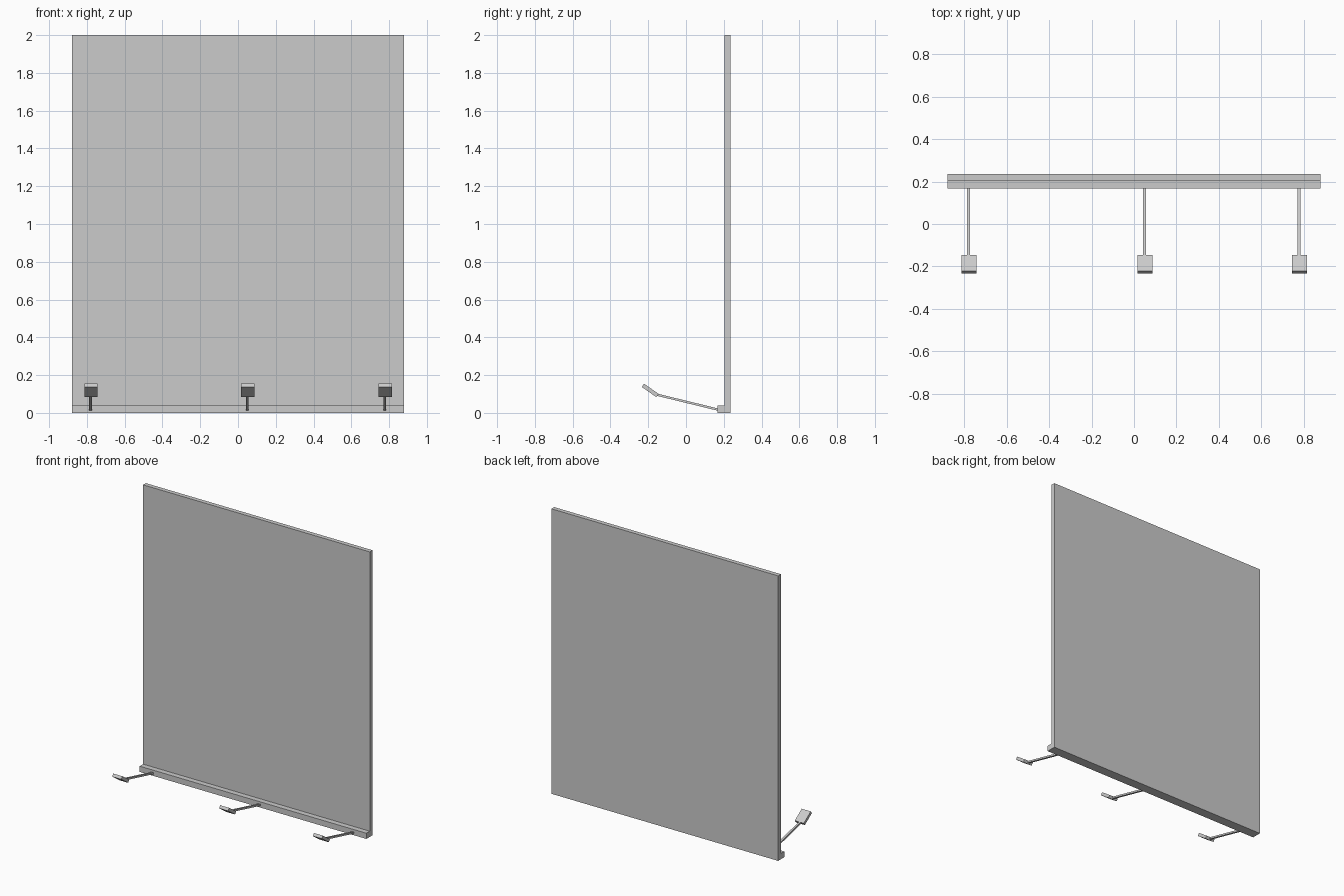
import bpy
from math import atan2, hypot

cube = bpy.data.objects.get("Cube")
if cube:
    bpy.data.objects.remove(cube, do_unlink=True)

grey = bpy.data.materials.new("light_grey")
grey.use_nodes = True
colour = (0.6, 0.6, 0.6, 1)
grey.diffuse_color = colour
grey.node_tree.nodes["Principled BSDF"].inputs["Base Color"].default_value = colour


def box(name, centre, size, tilt=0):
    bpy.ops.mesh.primitive_cube_add(size=1, location=centre, rotation=(tilt, 0, 0))
    ob = bpy.context.object
    ob.name = name
    ob.scale = size
    bpy.ops.object.transform_apply(location=False, rotation=False, scale=True)
    ob.data.materials.append(grey)
    return ob


def bar(name, x, start, end, width, thick):
    """Box running between two (y, z) points."""
    dy, dz = end[0] - start[0], end[1] - start[1]
    centre = (x, (start[0] + end[0]) / 2, (start[1] + end[1]) / 2)
    return box(name, centre, (width, hypot(dy, dz), thick), atan2(dz, dy))


# Upright panel and the ledge along its foot
box("panel", (0, 0.22, 1), (1.76, 0.031, 2))
box("ledge", (0, 0.187, 0.02), (1.76, 0.04, 0.04))

# Three lamps on slanted arms
for side, x in (("right", -0.781), ("middle", 0.049), ("left", 0.777)):
    bar(side + "_arm", x, (-0.157, 0.097), (0.175, 0.016), 0.014, 0.012)
    bar(side + "_lamp_head", x + 0.003, (-0.228, 0.146), (-0.151, 0.092), 0.07, 0.021)
